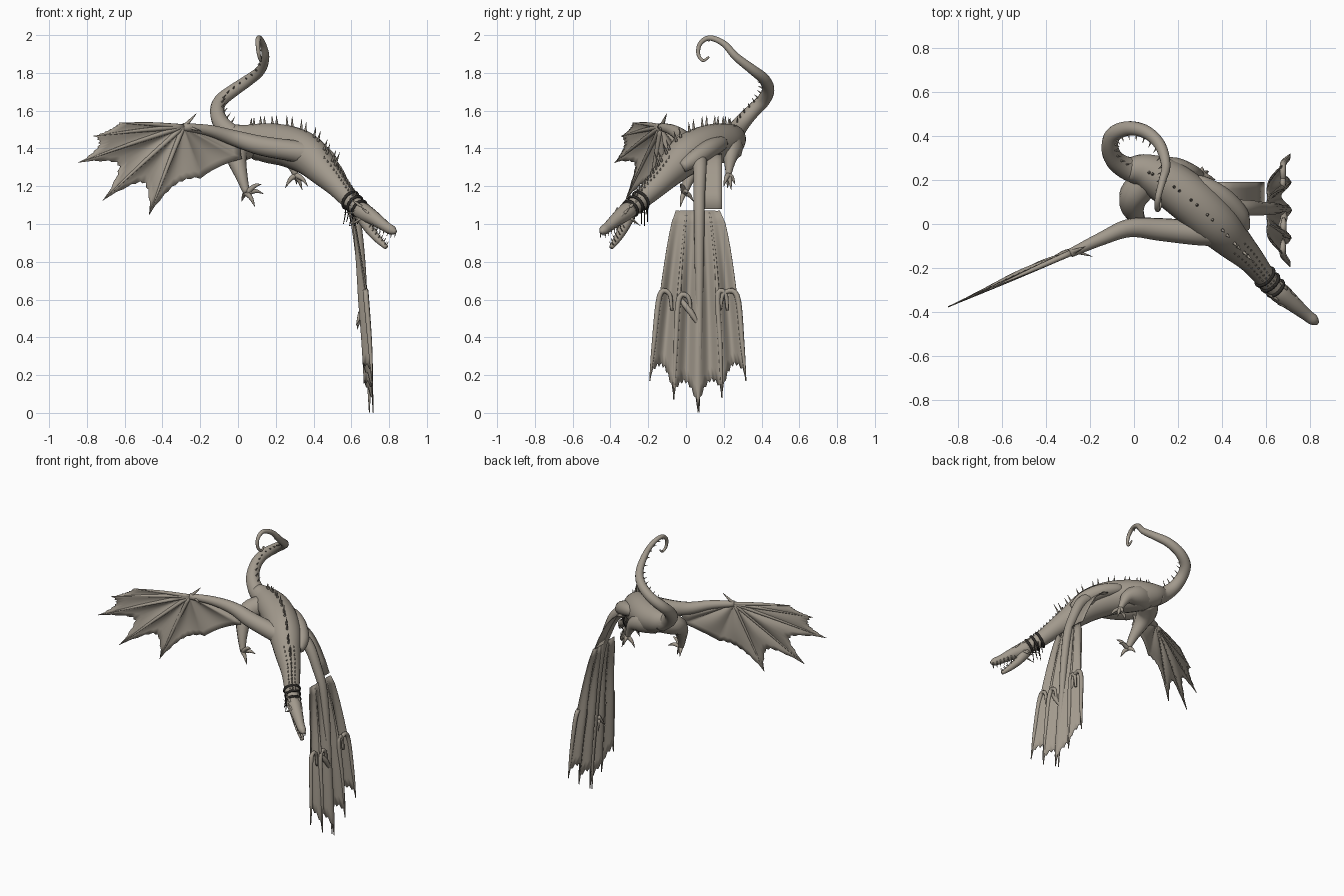
import bpy, bmesh, math, random
from mathutils import Vector as V

if "Cube" in bpy.data.objects:
    bpy.data.objects.remove(bpy.data.objects["Cube"])

random.seed(4)


def material(name, rgb):
    m = bpy.data.materials.new(name)
    m.diffuse_color = (*rgb, 1)
    m.use_nodes = True
    m.node_tree.nodes["Principled BSDF"].inputs["Base Color"].default_value = m.diffuse_color
    return m


HIDE = material("taupe hide", (0.36, 0.32, 0.265))
DARK = material("dark leather", (0.028, 0.025, 0.022))


def finish(bm, name, mat=HIDE, smooth=True):
    bmesh.ops.recalc_face_normals(bm, faces=bm.faces[:])
    for f in bm.faces:
        f.smooth = smooth
    me = bpy.data.meshes.new(name)
    bm.to_mesh(me)
    bm.free()
    me.materials.append(mat)
    ob = bpy.data.objects.new(name, me)
    bpy.context.collection.objects.link(ob)
    return ob


def smooth_path(pts, steps):
    """Catmull-Rom through (x, y, z, radius) points."""
    p = [V(q) for q in pts]
    p = [2 * p[0] - p[1]] + p + [2 * p[-1] - p[-2]]
    out = []
    for i in range(1, len(p) - 2):
        a, b, c, d = p[i - 1:i + 3]
        for k in range(steps):
            t = k / steps
            out.append(0.5 * (2 * b + (c - a) * t + (2 * a - 5 * b + 4 * c - d) * t * t
                              + (3 * b - a - 3 * c + d) * t ** 3))
    return out + [p[-2]]


def tube(bm, pts, sides=12, steps=5):
    path = smooth_path(pts, steps)
    n, rings = None, []
    for i, q in enumerate(path):
        t = (path[min(i + 1, len(path) - 1)] - path[max(i - 1, 0)]).xyz.normalized()
        n = t.orthogonal() if n is None else n - t * n.dot(t)
        n.normalize()
        b = t.cross(n)
        r = max(q.w, 0.001)
        rings.append([bm.verts.new(q.xyz + r * (n * math.cos(a) + b * math.sin(a)))
                      for a in (2 * math.pi * k / sides for k in range(sides))])
    for r0, r1 in zip(rings, rings[1:]):
        for k in range(sides):
            j = (k + 1) % sides
            bm.faces.new((r0[k], r0[j], r1[j], r1[k]))
    bm.faces.new(rings[0])
    bm.faces.new(rings[-1])


def tubes(name, paths, sides=12, steps=5, mat=HIDE):
    bm = bmesh.new()
    for p in paths:
        tube(bm, p, sides, steps)
    return finish(bm, name, mat)


def spike(base, tip, r):
    return [(*base, r), (*(V(base) * 0.5 + V(tip) * 0.5), r * 0.6), (*tip, 0.001)]


def sheet(name, grid):
    """Thin skin from a rectangular grid of points."""
    bm = bmesh.new()
    vs = [[bm.verts.new(p) for p in row] for row in grid]
    for a, b in zip(vs, vs[1:]):
        for k in range(len(a) - 1):
            bm.faces.new((a[k], a[k + 1], b[k + 1], b[k]))
    bmesh.ops.remove_doubles(bm, verts=bm.verts[:], dist=0.0002)
    ob = finish(bm, name)
    s = ob.modifiers.new("thickness", "SOLIDIFY")
    s.thickness, s.offset = 0.005, 0


# Body and neck, then tail
BODY = [(-.03, .25, 1.48, .05), (.05, .24, 1.45, .08), (.15, .19, 1.43, .104), (.27, .1, 1.41, .11),
        (.37, .005, 1.365, .106), (.45, -.08, 1.285, .084), (.53, -.16, 1.2, .062),
        (.595, -.24, 1.125, .049), (.65, -.30, 1.075, .042)]
TAIL = [(.02, .245, 1.455, .07), (-.035, .255, 1.48, .053), (-.09, .295, 1.535, .044), (-.11, .355, 1.6, .038),
        (-.09, .41, 1.655, .036), (-.02, .435, 1.71, .033), (.06, .415, 1.765, .03), (.12, .355, 1.815, .026),
        (.145, .265, 1.885, .021), (.13, .2, 1.955, .017), (.11, .125, 1.985, .014), (.105, .075, 1.955, .012),
        (.11, .065, 1.9, .01), (.12, .09, 1.865, .008), (.12, .122, 1.885, .005)]
tubes("body_and_neck", [BODY], 20)
tubes("tail", [TAIL], 14)

# Back spines, with fine studs along the neck
spines, studs = [], []
path = smooth_path(BODY, 5)
for i in range(4, len(path) - 3):
    q = path[i]
    t = (path[i + 1] - path[i - 1]).xyz.normalized()
    up = (V((0, 0, 1)) - t * t.z).normalized()
    side = t.cross(up)
    base = q.xyz + up * q.w * 0.95
    if i < 28 and i % 3 != 1:
        h = .03 + .045 * (i / 27) * random.uniform(.75, 1.15)
        spines.append(spike(base, base + up * h - t * h * 0.2, 0.008))
    elif i >= 28:
        studs.append(spike(base, base + up * .022 - t * .014, 0.006))
    for s in (-1, 1):
        if i > 24:
            base = q.xyz + (up * .9 + side * s * .38) * q.w
            studs.append(spike(base, base + up * .012 - t * .01, 0.005))
path = smooth_path(TAIL, 4)
for i in range(6, 42, 2):
    q = path[i]
    t = (path[i + 1] - path[i - 1]).xyz.normalized()
    d = V((.02, .33, 1.78)) - q.xyz
    d = (d - t * d.dot(t)).normalized()
    base = q.xyz + d * q.w * 0.9
    spines.append(spike(base, base + d * q.w * 0.8 + t * .01, 0.005))
tubes("back_spines", spines, 6, 2)
tubes("neck_studs", studs, 5, 1)

# Head with open jaws
tubes("upper_jaw", [[(.63, -.285, 1.085, .04), (.665, -.315, 1.063, .047), (.72, -.36, 1.03, .038),
                     (.78, -.41, .987, .028), (.815, -.436, .967, .025), (.835, -.45, .957, .01)]], 14)
tubes("lower_jaw", [[(.655, -.305, 1.045, .037), (.695, -.333, .975, .027), (.74, -.365, .92, .02),
                     (.785, -.395, .876, .012)]], 12)
fwd, side = V((.77, -.63, 0)), V((.63, .77, 0))
teeth, horns = [], []
for s in (-1, 1):
    for k in range(6):
        f = k / 5
        u = V((.73, -.368, 1.0)).lerp(V((.822, -.44, .95)), f) + side * s * (.026 - .01 * f)
        l = V((.705, -.34, .98)).lerp(V((.78, -.39, .888)), f) + side * s * (.018 - .01 * f)
        teeth += [spike(u, u + V((-.004, 0, -.024)), .005), spike(l, l + V((.012, -.01, .02)), .004)]
    # brow, crown and cheek horns
    for p, d in (((.675, -.32, 1.09), (-.06, .045, .05)), ((.66, -.31, 1.06), (-.07, .06, .0)),
                 ((.71, -.35, 1.055), (-.03, .02, .035)), ((.67, -.315, 1.03), (-.05, .04, -.04)),
                 ((.69, -.335, 1.05), (-.045, .035, .02))):
        b = V(p) + side * s * .03
        horns.append(spike(b, b + V(d) + side * s * .015, .009))
    b = V((.715, -.355, 1.052)) + side * s * .025
    horns.append([(*(b - fwd * .025), .006), (*b, .012), (*(b + fwd * .03 - V((0, 0, .02))), .006)])
tubes("teeth", teeth, 5, 1)
tubes("horns_and_brows", horns, 7, 3)

# Neck collars and hanging strands
axis = V((.06, -.06, -.05)).normalized()
for k in range(3):
    c = V((.595, -.24, 1.125)).lerp(V((.643, -.292, 1.083)), k / 2)
    bpy.ops.mesh.primitive_torus_add(location=c, rotation=axis.to_track_quat('Z', 'Y').to_euler(),
                                     major_radius=.051 - .003 * k, minor_radius=.008,
                                     major_segments=24, minor_segments=8)
    ob = bpy.context.object
    ob.name = "neck_collar_%d" % (k + 1)
    ob.data.materials.append(DARK)
    bpy.ops.object.shade_smooth()
strands = []
for k in range(6):
    c = V((.585 + .008 * k, -.235 - .008 * k, 1.1)) + side * .04 * (-1) ** k
    strands.append([(*c, .004), (*(c - V((0, 0, .05))), .003), (*(c - V((.01, 0, .09 + .01 * (k % 3)))), .002)])
tubes("collar_strands", strands, 5, 2, DARK)


# Hind legs with clawed feet
def leg(name, path, toes):
    ankle = V(path[-1][:3])
    paths = [path]
    for t in toes:
        mid = ankle.lerp(V(t), .55) + V((0, 0, .012))
        paths.append([(*ankle, .016), (*mid, .011), (*t, .001)])
    tubes(name, paths, 10)


leg("left_hind_leg", [(.06, .2, 1.42, .07), (.0, .13, 1.39, .068), (-.005, .07, 1.34, .052),
                      (.02, .02, 1.25, .032), (.045, -.01, 1.165, .018)],
    [(.125, -.03, 1.21), (.135, .01, 1.16), (.09, -.03, 1.09), (.02, .04, 1.12)])
leg("right_hind_leg", [(.1, .21, 1.42, .085), (.18, .235, 1.4, .07), (.25, .235, 1.365, .045),
                       (.285, .23, 1.31, .026), (.305, .225, 1.26, .015)],
    [(.37, .2, 1.2), (.34, .24, 1.18), (.25, .22, 1.19), (.31, .26, 1.21)])


# Left wing, spread in an upright plane
def lw(x, z, off=0):
    return V((x + .4 * off, -.005 + .44 * x - off, z))


WRIST = (-.29, 1.515)
TIPS = [(-.63, 1.535), (-.765, 1.465), (-.845, 1.325), (-.715, 1.125), (-.47, 1.05),
        (-.2, 1.24), (.02, 1.345), (.05, 1.44)]
tubes("left_wing_arm", [[(.42, -.03, 1.36, .07), (.3, -.04, 1.385, .058), (.12, -.025, 1.415, .052),
                         (-.02, -.018, 1.455, .042), (-.15, -.068, 1.495, .03), (*lw(*WRIST), .02)]], 14)
rim = []
for i, (a, b) in enumerate(zip(TIPS, TIPS[1:])):
    pull = .05 if i < 1 else .12 if i < 2 else .3 if i < 4 else .16 if i < 5 else .04
    for k in range(12):
        t = k / 12
        f = pull * math.sin(math.pi * t) ** .75
        f += .025 * (k % 2) if 0 < k < 12 and i < 5 else 0
        x, z = a[0] + (b[0] - a[0]) * t, a[1] + (b[1] - a[1]) * t
        bow = .25 if i < 2 else 1
        rim.append((x + (WRIST[0] - x) * f, z + (WRIST[1] - z) * f, bow * math.sin(math.pi * t)))
rim.append((*TIPS[-1], 0))
sheet("left_wing_skin", [[lw(WRIST[0] + (x - WRIST[0]) * s, WRIST[1] + (z - WRIST[1]) * s,
                             -.02 * bow * math.sin(math.pi * s * .8))
                          for x, z, bow in rim] for s in [k / 8 for k in range(9)]])
fingers = []
for x, z in TIPS[:5]:
    m = ((x + WRIST[0]) / 2, (z + WRIST[1]) / 2 + .004)
    fingers.append([(*lw(*WRIST), .014), (*lw(*m), .01), (*lw(x, z), .002)])
fingers += [spike(lw(-.28, 1.52), lw(-.22, 1.585), .012), spike(lw(-.27, 1.515), lw(-.21, 1.49, .05), .01)]
tubes("left_wing_fingers", fingers, 8)


# Right wing, hanging straight down
def rx(z):
    return .695 - .03 * z - .05 * max(z, 0) ** 2


def edges(z):
    u = min(max((1.07 - z) / .9, 0), 1)
    return -.055 - .137 * u ** .7, .18 + .137 * u ** .6


def rw(t, z):
    lo, hi = edges(z)
    fold = .021 * math.cos(8 * math.pi * t) * min(1, (1.1 - z) * 2)
    return V((rx(z) + fold, lo + (hi - lo) * t, z))


ENDS = [.17, .07, .0, .08, .17]
grid = []
for k in range(49):
    t = k / 48
    i = min(int(t * 4), 3)
    f = t * 4 - i
    zb = ENDS[i] * (1 - f) + ENDS[i + 1] * f + .12 * math.sin(math.pi * f) ** .6 + (.022 if k % 2 else 0)
    grid.append([rw(t, 1.07 + (zb - 1.07) * s / 14) for s in range(15)])
sheet("right_wing_skin", grid)
# upper skin between shoulder and hanging panel
sheet("right_wing_upper_skin", [[(.38 + .21 * s, .06 + .02 * s + (.13 - .02 * s) * t, 1.37 - .28 * s * s - .01 * s)
                                 for t in (0, .25, .5, .75, 1)] for s in [k / 6 for k in range(7)]])
tubes("right_wing_shoulder", [[(.5, -.02, 1.3, .03), (.475, .045, 1.345, .045), (.4, .12, 1.395, .05),
                               (.31, .18, 1.425, .04), (.25, .2, 1.43, .02)]], 12)
tubes("right_wing_arm", [[(.36, .06, 1.38, .045), (.45, .07, 1.345, .042), (.52, .073, 1.28, .036),
                          (.575, .07, 1.16, .032), (.62, .07, 1.03, .029), (.65, .07, .8, .025),
                          (.668, .07, .55, .02), (.69, .07, .25, .014), (.696, .068, .003, .003)]], 12)
hung = []
for t, top, turn, i in ((0, .62, .05, 0), (.25, .6, .05, 1), (.75, .62, .04, 3), (1, .62, -.07, 4)):
    p, q, e = rw(t, top), rw(t, top - .25), rw(t, ENDS[i])
    k = p + V((.0, turn, .012))
    hung.append([(*(k + V((0, turn * .3, -.09))), .008), (*k, .012), (*p, .015), (*q, .012), (*e, .003)])
for t in (.25, .75):
    hung.append([(*rw(t, 1.06), .005), (*rw(t, .8), .007), (*rw(t, .6), .011)])
hung += [[(.66, -.03, .6, .014), (.68, .02, .54, .017), (.68, .065, .47, .01)],
         spike((.65, .06, .53), (.625, .02, .46), .014), spike((.65, .05, .52), (.63, .09, .44), .012)]
tubes("right_wing_fingers", hung, 8)
